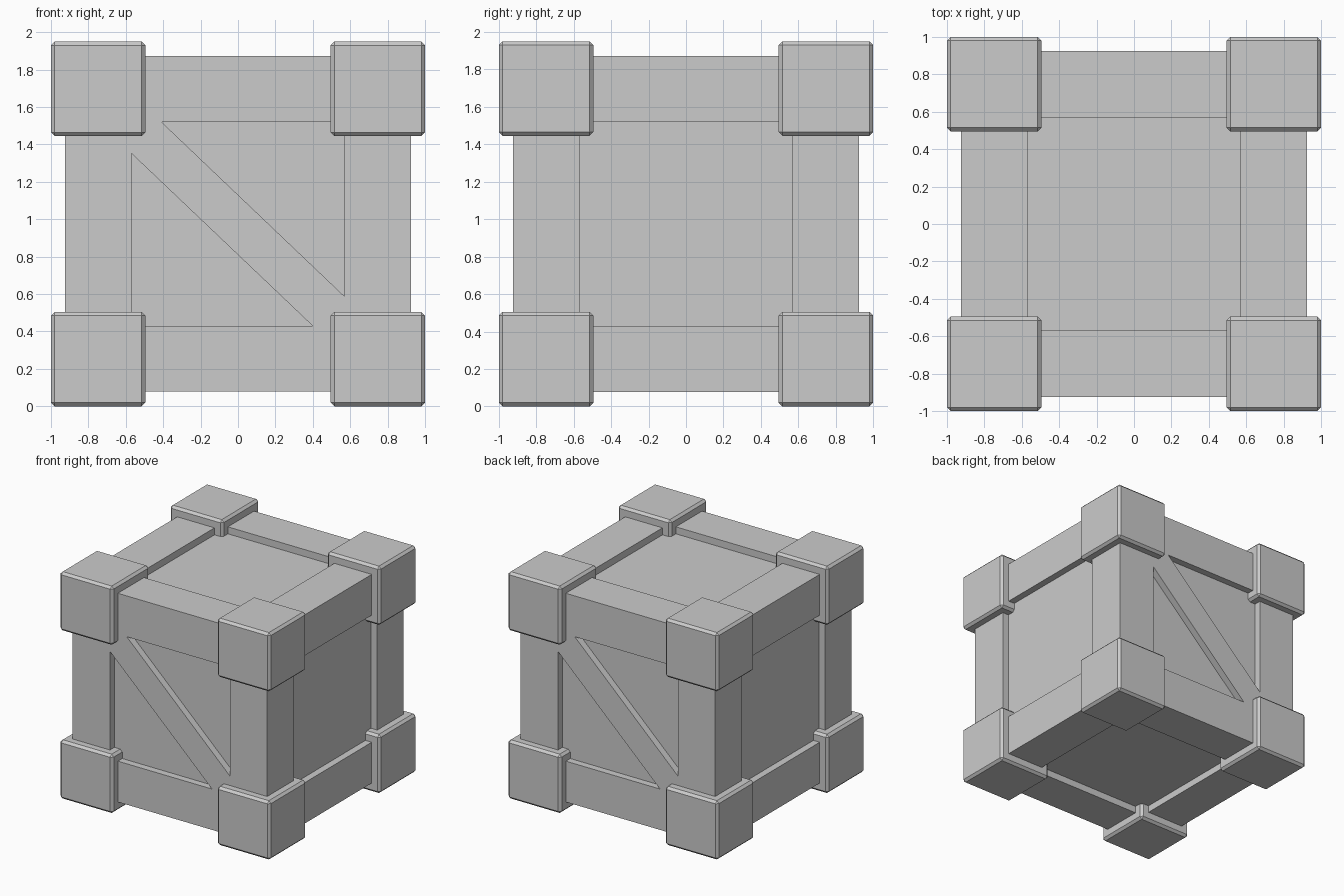
import bpy, bmesh
from mathutils import Vector

if "Cube" in bpy.data.objects:
    bpy.data.objects.remove(bpy.data.objects["Cube"])

CENTRE_Z = 0.975
HALF = Vector((1.0, 1.0, 0.975))         # outer faces of corner blocks
FRAME = Vector((0.925, 0.925, 0.897))    # outer faces of beams
INNER = Vector((0.57, 0.57, 0.546))      # inner edges of beams
RECESS = 0.06
BLOCK = 0.505


def add_object(name, bm):
    mesh = bpy.data.meshes.new(name)
    bmesh.ops.recalc_face_normals(bm, faces=bm.faces)
    bm.to_mesh(mesh)
    bm.free()
    obj = bpy.data.objects.new(name, mesh)
    obj.location.z = CENTRE_Z
    bpy.context.collection.objects.link(obj)
    return obj


def box(name, centre, size, bevel=0):
    bm = bmesh.new()
    bmesh.ops.create_cube(bm, size=1)
    bmesh.ops.scale(bm, vec=size, verts=bm.verts)
    bmesh.ops.translate(bm, vec=centre, verts=bm.verts)
    if bevel:
        bmesh.ops.bevel(bm, geom=bm.edges[:], offset=bevel, segments=1,
                        affect='EDGES', profile=0.5)
    return add_object(name, bm)


# Recessed panels on all six sides
box("crate_panels", (0, 0, 0), (FRAME - Vector((RECESS,) * 3)) * 2)

# Twelve edge beams, with their ends hidden inside the corner blocks
for axis, label in enumerate(("width", "depth", "height")):
    a, b = [i for i in range(3) if i != axis]
    for sa in (-1, 1):
        for sb in (-1, 1):
            centre, size = Vector(), Vector()
            size[axis] = 2 * (INNER[axis] + 0.05)
            for i, s in ((a, sa), (b, sb)):
                centre[i] = s * (FRAME[i] + INNER[i]) / 2
                size[i] = FRAME[i] - INNER[i]
            box(f"{label}_beam", centre, size)

# Eight chamfered corner blocks
for sx in (-1, 1):
    for sy in (-1, 1):
        for sz in (-1, 1):
            centre = [s * (h - BLOCK / 2) for s, h in zip((sx, sy, sz), HALF)]
            box("corner_block", centre, (BLOCK,) * 3, bevel=0.02)

# Diagonal braces flush with the beams, front and back
ix, iz = INNER.x, INNER.z
outline = [(-ix, iz), (-ix, 0.377), (0.4, -iz), (ix, -iz), (ix, -0.388), (-0.41, iz)]
for name, side in (("front_brace", -1), ("back_brace", 1)):
    bm = bmesh.new()
    face = bm.faces.new([bm.verts.new((-side * x, side * FRAME.y, z)) for x, z in outline])
    walls = bmesh.ops.extrude_face_region(bm, geom=[face], use_keep_orig=True)["geom"]
    moved = [v for v in walls if isinstance(v, bmesh.types.BMVert)]
    bmesh.ops.translate(bm, vec=(0, -side * (RECESS + 0.02), 0), verts=moved)
    add_object(name, bm)
